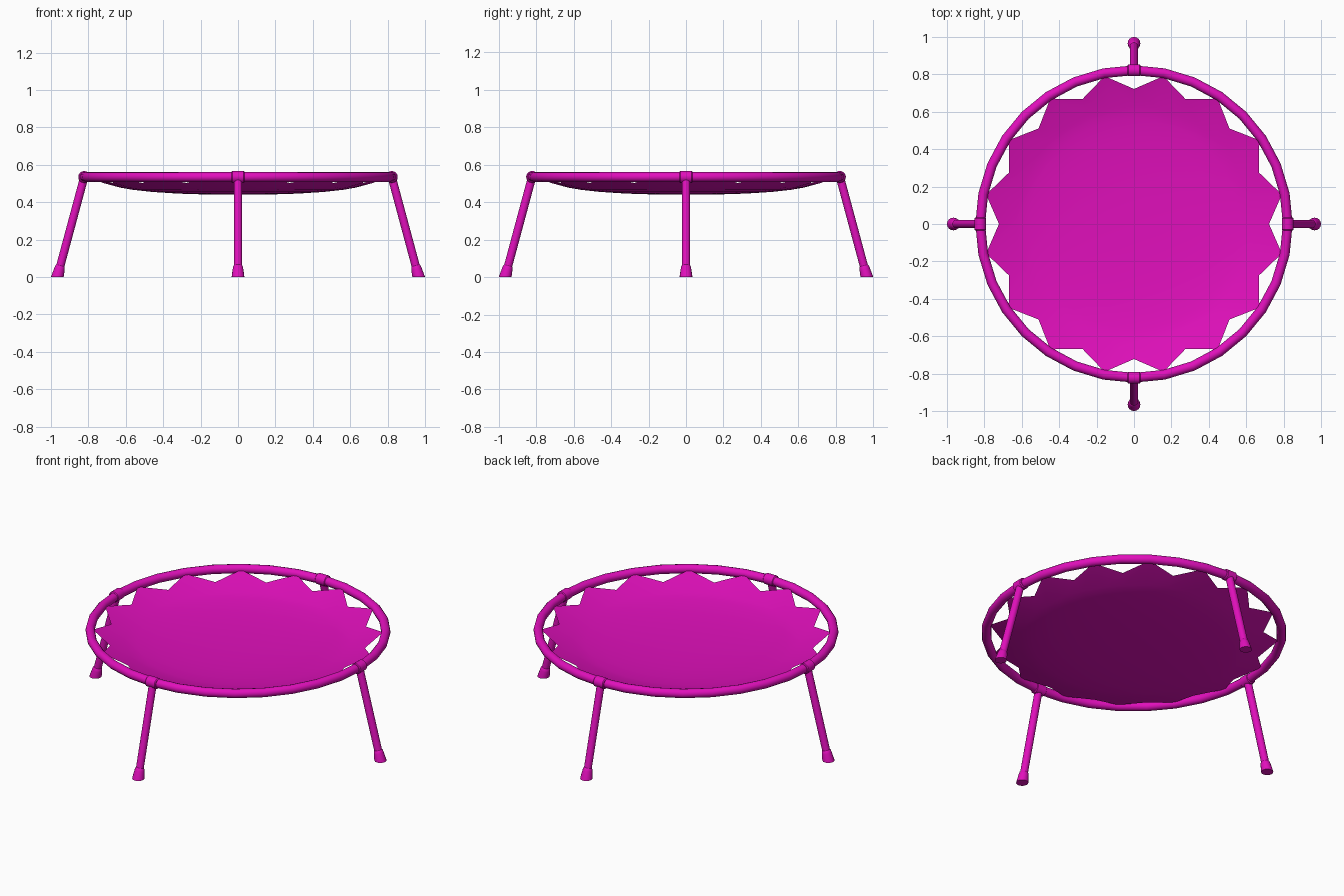
import bpy, bmesh, math
from mathutils import Vector, Matrix

if "Cube" in bpy.data.objects:
    bpy.data.objects.remove(bpy.data.objects["Cube"])

mat = bpy.data.materials.new("magenta")
mat.diffuse_color = (0.75, 0.005, 0.5, 1)
mat.use_nodes = True
mat.node_tree.nodes["Principled BSDF"].inputs["Base Color"].default_value = mat.diffuse_color


def finish(name, bm, angle=40):
    me = bpy.data.meshes.new(name)
    bm.to_mesh(me)
    bm.free()
    me.materials.append(mat)
    ob = bpy.data.objects.new(name, me)
    bpy.context.collection.objects.link(ob)
    bpy.ops.object.select_all(action='DESELECT')
    ob.select_set(True)
    bpy.context.view_layer.objects.active = ob
    bpy.ops.object.shade_smooth_by_angle(angle=math.radians(angle))
    return ob


def loft(bm, stations, sides=16):
    """Capped tube through (centre, axis, radius) stations."""
    rings = []
    for c, axis, r in stations:
        q = Vector((0, 0, 1)).rotation_difference(Vector(axis).normalized())
        rings.append([bm.verts.new(Vector(c) + q @ Vector((
            r * math.cos(2 * math.pi * i / sides),
            r * math.sin(2 * math.pi * i / sides), 0))) for i in range(sides)])
    for a, b in zip(rings, rings[1:]):
        for i in range(sides):
            j = (i + 1) % sides
            bm.faces.new((a[i], a[j], b[j], b[i]))
    bm.faces.new(rings[0][::-1])
    bm.faces.new(rings[-1])


SEG, RING_R, RING_Z, TUBE = 32, 0.822, 0.535, 0.026

# Round frame tube
bm = bmesh.new()
rings = []
for i in range(SEG):
    a = 2 * math.pi * i / SEG
    rings.append([])
    for k in range(12):
        t = 2 * math.pi * k / 12
        r = RING_R + TUBE * math.cos(t)
        rings[i].append(bm.verts.new((r * math.cos(a), r * math.sin(a),
                                      RING_Z + TUBE * math.sin(t))))
for i in range(SEG):
    A, B = rings[i], rings[(i + 1) % SEG]
    for k in range(12):
        m = (k + 1) % 12
        bm.faces.new((A[k], B[k], B[m], A[m]))
finish("frame_ring", bm)

# Sagging mat: (even radius, even z, odd radius, odd z); last ring is the zigzag edge
bm = bmesh.new()
centre = bm.verts.new((0, 0, 0.44))
dish = [(0.16, 0.441), (0.32, 0.446), (0.46, 0.455), (0.56, 0.466), (0.63, 0.478)]
profile = [(r, z, r, z) for r, z in dish] + [(0.722, 0.503, 0.806, 0.535)]
prev = None
for r0, z0, r1, z1 in profile:
    ring = []
    for i in range(SEG):
        a = 2 * math.pi * i / SEG
        r, z = (r1, z1) if i % 2 else (r0, z0)
        ring.append(bm.verts.new((r * math.cos(a), r * math.sin(a), z)))
    for i in range(SEG):
        j = (i + 1) % SEG
        if prev:
            bm.faces.new((prev[i], ring[i], ring[j], prev[j]))
        else:
            bm.faces.new((centre, ring[i], ring[j]))
    prev = ring
finish("jumping_mat", bm)

# Four splayed legs with flared feet and frame collars
top, foot = Vector((RING_R, 0, RING_Z)), Vector((0.966, 0, 0))
axis = (top - foot).normalized()
up, y = Vector((0, 0, 1)), Vector((0, 1, 0))
for n, label in enumerate(("right", "back", "left", "front")):
    spin = Matrix.Rotation(n * math.pi / 2, 4, 'Z')

    bm = bmesh.new()
    loft(bm, [(foot + axis * 0.03, axis, 0.022), (top, axis, 0.022)])
    bm.transform(spin)
    finish(label + "_leg", bm)

    bm = bmesh.new()
    loft(bm, [(foot, up, 0.034), (foot + axis * 0.012, up, 0.033),
              (foot + axis * 0.045, axis, 0.028), (foot + axis * 0.06, axis, 0.025),
              (foot + axis * 0.064, axis, 0.021)])
    bm.transform(spin)
    finish(label + "_foot", bm)

    bm = bmesh.new()
    loft(bm, [(top + y * d, y, r) for d, r in
              ((-0.035, 0.027), (-0.03, 0.032), (0.03, 0.032), (0.035, 0.027))])
    bm.transform(spin)
    finish(label + "_collar", bm)
